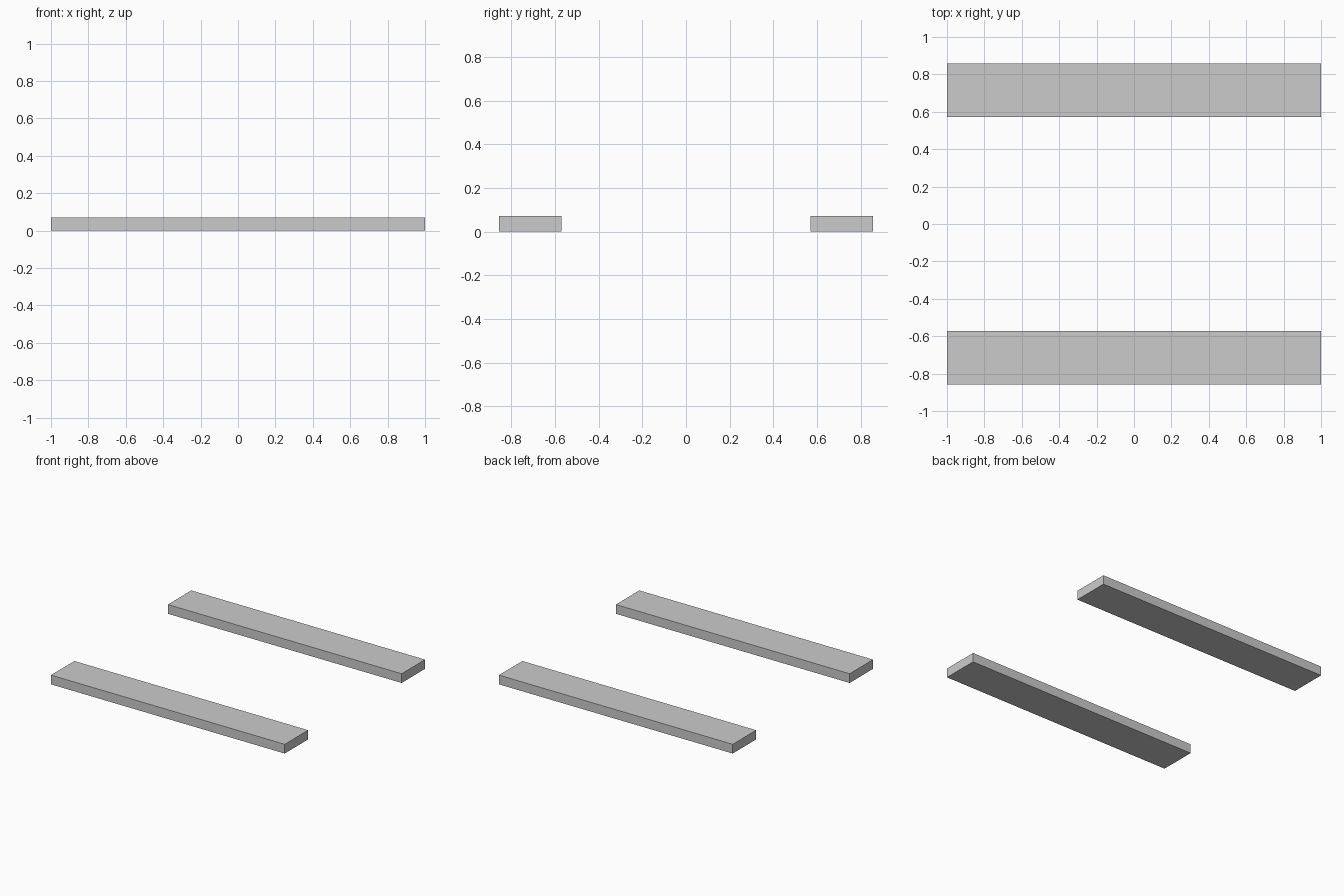
import bpy

if "Cube" in bpy.data.objects:
    bpy.data.objects.remove(bpy.data.objects["Cube"])

LENGTH, WIDTH, HEIGHT = 2.0, 2 / 7, 1 / 14
OFFSET = 5 / 7  # distance of each plank's centre line from y = 0


def add_plank(name, y):
    bpy.ops.mesh.primitive_cube_add(size=1, location=(0, y, HEIGHT / 2))
    plank = bpy.context.object
    plank.name = name
    plank.scale = (LENGTH, WIDTH, HEIGHT)
    bpy.ops.object.transform_apply(location=False, rotation=False, scale=True)


# Two parallel flat planks, mirrored front to back
for name, side in (("front_plank", -1), ("back_plank", 1)):
    add_plank(name, side * OFFSET)
